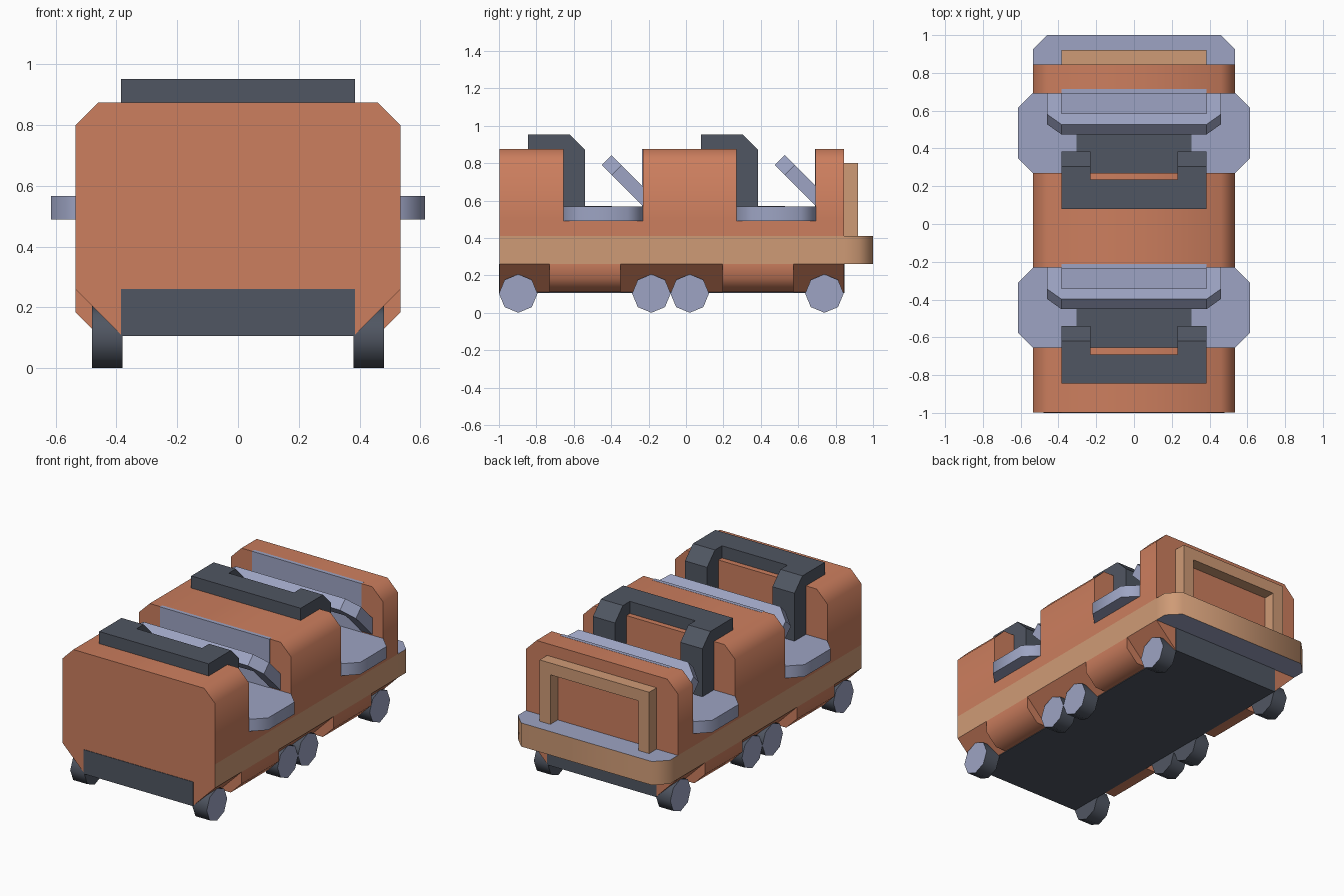
import bpy, bmesh, math

cube = bpy.data.objects.get("Cube")
if cube:
    bpy.data.objects.remove(cube)


def material(name, rgb):
    color = [(c / 255 / 12.92 if c < 11 else ((c / 255 + 0.055) / 1.055) ** 2.4) for c in rgb] + [1]
    m = bpy.data.materials.new(name)
    m.diffuse_color = color
    m.use_nodes = True
    m.node_tree.nodes["Principled BSDF"].inputs["Base Color"].default_value = color
    return m


ORANGE = material("terracotta", (204, 126, 94))
TAN = material("tan", (207, 155, 118))
BLUE = material("pale blue", (157, 164, 195))
SLATE = material("slate", (80, 86, 98))


def prism(name, outline, axis, start, end, mats, rule=None, smooth=False):
    """Extrude a 2D outline along an axis; rule picks a material from normal and centre."""
    place = {"x": lambda p, t: (t, p[0], p[1]),
             "y": lambda p, t: (p[0], t, p[1]),
             "z": lambda p, t: (p[0], p[1], t)}[axis]
    bm = bmesh.new()
    a = [bm.verts.new(place(p, start)) for p in outline]
    b = [bm.verts.new(place(p, end)) for p in outline]
    bm.faces.new(a)
    bm.faces.new(b)
    n = len(outline)
    for i in range(n):
        j = (i + 1) % n
        bm.faces.new((a[i], a[j], b[j], b[i]))
    bmesh.ops.recalc_face_normals(bm, faces=bm.faces)
    if rule:
        for f in bm.faces:
            f.material_index = rule(f.normal, f.calc_center_median())
    mesh = bpy.data.meshes.new(name)
    bm.to_mesh(mesh)
    bm.free()
    obj = bpy.data.objects.new(name, mesh)
    bpy.context.collection.objects.link(obj)
    for m in mats:
        mesh.materials.append(m)
    if smooth:
        bpy.ops.object.select_all(action="DESELECT")
        obj.select_set(True)
        bpy.context.view_layer.objects.active = obj
        bpy.ops.object.shade_smooth_by_angle(angle=math.radians(50))
    return obj


def box(name, x, y, z, mat):
    return prism(name, [(x[0], y[0]), (x[1], y[0]), (x[1], y[1]), (x[0], y[1])],
                 "z", z[0], z[1], [mat])


def mirrored(half):
    """Complete an outline from its +x half."""
    return half + [(-x, y) for x, y in reversed(half)]


W, IN, PAD = 0.535, 0.46, 0.385
FRONT, BACK = -0.997, 0.845

# Lower body with a tan band and slanted undersides
prism("lower_body", mirrored([(PAD, 0.11), (W, 0.26), (W, 0.41), (W, 0.49)]), "y", FRONT, BACK,
      [ORANGE, TAN], lambda n, c: int(abs(n.x) > 0.9 and c.z < 0.41))
box("chassis", (-PAD, PAD), (-1, BACK + 0.003), (0.106, 0.26), SLATE)

# Upper body blocks
upper = mirrored([(W, 0.49), (W, 0.8), (IN, 0.875)])
for name, y0, y1 in (("front_block", FRONT, -0.655), ("middle_block", -0.23, 0.27),
                     ("rear_block", 0.692, BACK)):
    prism(name, upper, "y", y0, y1, [ORANGE], smooth=True)

# Rear bumper ledge and frame
prism("rear_ledge", mirrored([(W, BACK), (W, 0.925), (IN, 1.0)]), "z", 0.26, 0.41,
      [TAN, BLUE], lambda n, c: int(abs(n.z) > 0.9), smooth=True)
prism("rear_frame", mirrored([(0.31, 0.725), (0.31, 0.41), (PAD, 0.41), (PAD, 0.8)]),
      "y", BACK, 0.92, [TAN])

# Side skirts between the wheels
for y0 in (-0.73, 0.195):
    for s in (-1, 1):
        prism("side_skirt", [(s * PAD, 0.11), (s * IN, 0.11), (s * W, 0.185), (s * W, 0.26)],
              "y", y0, y0 + 0.38, [ORANGE], smooth=True)

# Wheels with pale hubs and dark treads
for y in (-0.897, -0.185, 0.02, 0.74):
    rim = [(y + 0.103 * math.cos(k * math.pi / 4), 0.103 + 0.103 * math.sin(k * math.pi / 4))
           for k in range(8)]
    for s in (-1, 1):
        prism("wheel", rim, "x", s * 0.38, s * 0.48, [SLATE, BLUE],
              lambda n, c, s=s: int(n.x * s > 0.9), smooth=True)

# Two seating bays
for y in (-0.655, 0.27):
    dash = y + 0.424
    step = 0.615
    prism("seat_tray", mirrored([(W, y), (step, y + 0.08), (step, dash - 0.08), (W, dash)]),
          "z", 0.49, 0.567, [BLUE], smooth=True)
    box("seat_cushion", (-0.305, 0.305), (y - 0.03, y + 0.26), (0.565, 0.57), SLATE)
    box("seat_back", (-PAD, PAD), (y - 0.19, y - 0.035), (0.5, 0.952), SLATE)
    for s in (-1, 1):
        prism("seat_wing", [(y - 0.035, 0.5), (y + 0.115, 0.5), (y + 0.115, 0.872),
                            (y + 0.035, 0.952), (y - 0.035, 0.952)],
              "x", s * 0.23, s * PAD, [SLATE])
    box("dash_panel", (-PAD, PAD), (dash - 0.004, dash + 0.02), (0.56, 0.876), BLUE)
    # Tilted lap bar shaped as a U
    bar = prism("lap_bar", mirrored([(PAD, -0.23), (PAD, 0), (IN, 0), (IN, -0.235), (PAD, -0.31)]),
                "z", 0, 0.075, [BLUE])
    bar.rotation_euler.x = -math.pi / 4
    bar.location = (0, dash, 0.57)
